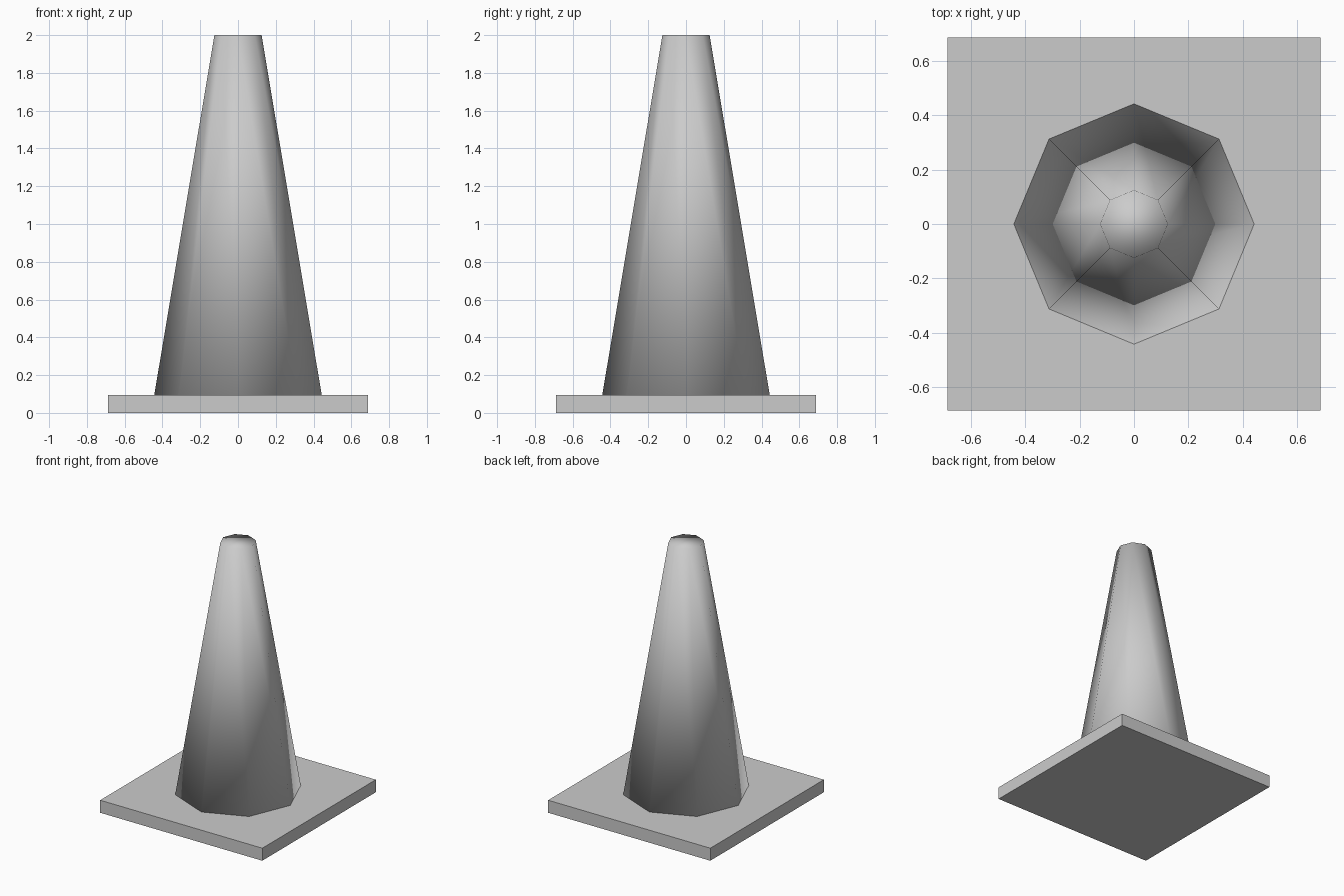
import bpy
import bmesh
from mathutils import Matrix

cube = bpy.data.objects.get("Cube")
if cube:
    bpy.data.objects.remove(cube, do_unlink=True)

PLATE_SIDE = 1.375
PLATE_TOP = 0.096
HEIGHT = 2.0

# Single plain grey
grey = bpy.data.materials.new("plain_grey")
grey.use_nodes = True
colour = (0.6, 0.6, 0.6, 1)
grey.diffuse_color = colour
grey.node_tree.nodes["Principled BSDF"].inputs["Base Color"].default_value = colour


def add_part(name, bm, smooth):
    mesh = bpy.data.meshes.new(name)
    for face in bm.faces:
        face.smooth = smooth
    bm.to_mesh(mesh)
    bm.free()
    mesh.materials.append(grey)
    obj = bpy.data.objects.new(name, mesh)
    bpy.context.collection.objects.link(obj)
    return obj


# Square base plate
bm = bmesh.new()
bmesh.ops.create_cube(bm, size=1)
bmesh.ops.scale(bm, vec=(PLATE_SIDE, PLATE_SIDE, PLATE_TOP), verts=bm.verts)
bmesh.ops.translate(bm, vec=(0, 0, PLATE_TOP / 2), verts=bm.verts)
add_part("base_plate", bm, False)

# Eight-sided tapered body, capped and smooth all over
bm = bmesh.new()
bmesh.ops.create_cone(bm, cap_ends=True, cap_tris=False, segments=8,
                      radius1=0.443, radius2=0.125, depth=HEIGHT - PLATE_TOP,
                      matrix=Matrix.Translation((0, 0, (HEIGHT + PLATE_TOP) / 2)))
add_part("cone_body", bm, True)
